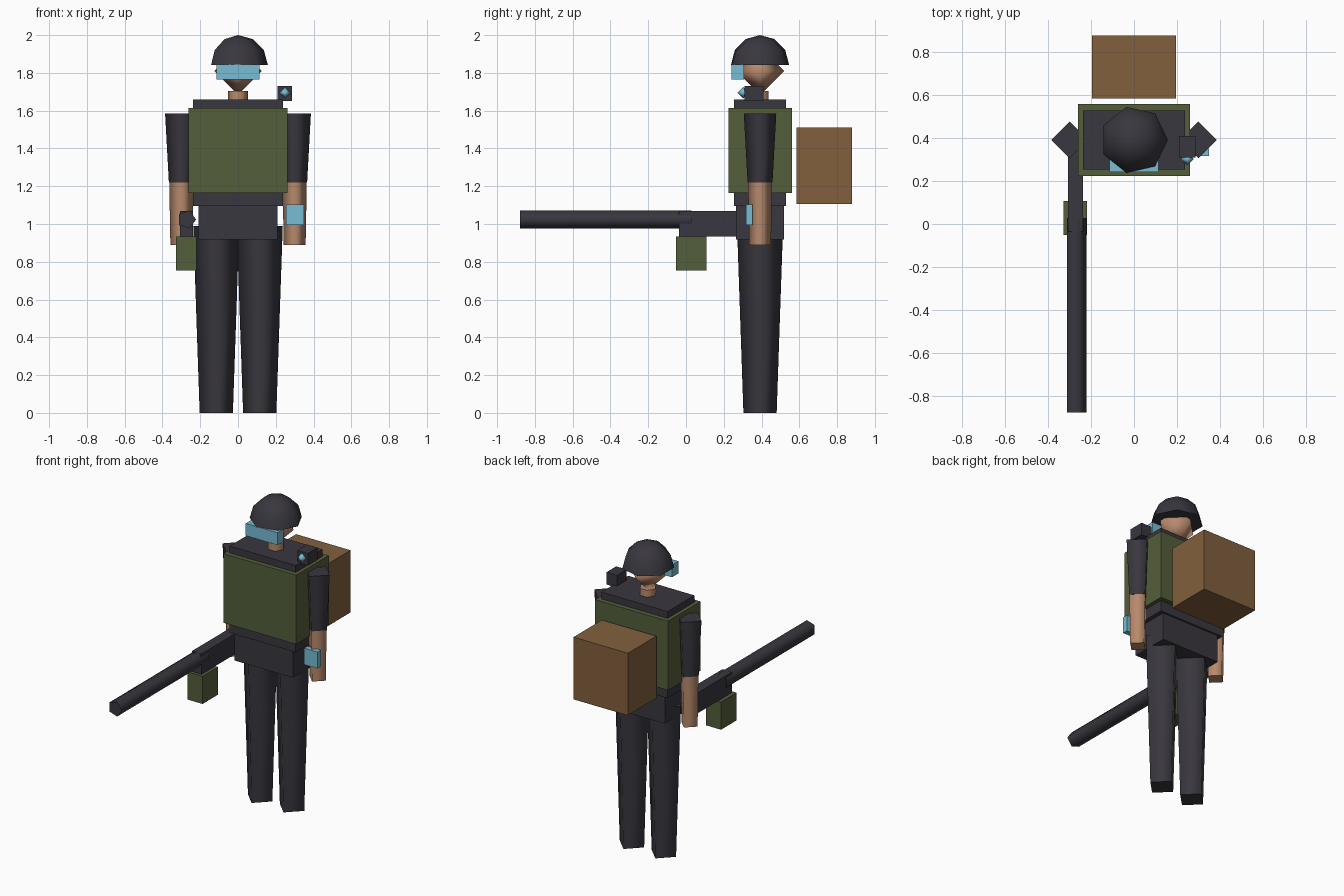
import bpy, bmesh
from math import pi, cos, sin
from mathutils import Matrix

cube = bpy.data.objects.get("Cube")
if cube:
    bpy.data.objects.remove(cube, do_unlink=True)

BODY_Y = 0.392  # depth at which the figure stands


def material(name, rgb):
    linear = [((c / 255 + 0.055) / 1.055) ** 2.4 for c in rgb] + [1.0]
    mat = bpy.data.materials.new(name)
    mat.use_nodes = True
    mat.diffuse_color = linear
    mat.node_tree.nodes["Principled BSDF"].inputs["Base Color"].default_value = linear
    return mat


dark = material("charcoal cloth", (57, 55, 62))
olive = material("olive armour", (84, 94, 58))
brown = material("brown leather", (130, 96, 61))
skin = material("skin", (184, 138, 108))
blue = material("blue glass", (120, 188, 211))


def finish(name, bm, mat, smooth=lambda face: False):
    bmesh.ops.recalc_face_normals(bm, faces=bm.faces[:])
    for face in bm.faces:
        face.smooth = smooth(face)
    mesh = bpy.data.meshes.new(name)
    bm.to_mesh(mesh)
    bm.free()
    mesh.materials.append(mat)
    obj = bpy.data.objects.new(name, mesh)
    bpy.context.collection.objects.link(obj)
    return obj


def box(name, mat, x, y, z):
    """Box from three (low, high) ranges."""
    bm = bmesh.new()
    bmesh.ops.create_cube(bm, size=1)
    for v in bm.verts:
        v.co = [lo + (c + 0.5) * (hi - lo) for c, (lo, hi) in zip(v.co, (x, y, z))]
    return finish(name, bm, mat)


def lathe(name, mat, centre, profile, sides, turn=None):
    """Faceted solid of (radius, height) rings, smooth sides and flat caps."""
    bm = bmesh.new()
    rings = []
    for r, h in profile:
        if r == 0:
            rings.append([bm.verts.new((0, 0, h))] * sides)
        else:
            rings.append([bm.verts.new((r * cos(2 * pi * i / sides),
                                        r * sin(2 * pi * i / sides), h))
                          for i in range(sides)])
    caps = [bm.faces.new(ring) for ring, (r, h) in
            ((rings[0], profile[0]), (rings[-1], profile[-1])) if r > 0]
    for a, b in zip(rings, rings[1:]):
        for i in range(sides):
            j = (i + 1) % sides
            bm.faces.new(list(dict.fromkeys((a[i], a[j], b[j], b[i]))))
    if turn:
        bm.transform(turn)
    bm.transform(Matrix.Translation(centre))
    return finish(name, bm, mat, lambda face: face not in caps)


def around(half):
    return (BODY_Y - half, BODY_Y + half)


# Limbs: square-section tapered tubes
for side, sx in (("left", 1), ("right", -1)):
    lathe(side + "_leg", dark, (sx * 0.115, BODY_Y, 0), [(0.088, 0), (0.122, 0.99)], 4)
    arm = (sx * 0.3, BODY_Y, 0)
    lathe(side + "_upper_arm", dark, arm, [(0.066, 1.22), (0.086, 1.585)], 4)
    lathe(side + "_forearm", skin, arm, [(0.058, 0.89), (0.064, 1.22)], 4)

# Trunk
box("pelvis", dark, (-0.21, 0.21), around(0.126), (0.917, 1.095))
box("torso", dark, (-0.238, 0.238), around(0.138), (1.095, 1.66))
box("vest", olive, (-0.262, 0.262), around(0.168), (1.165, 1.615))
box("backpack", brown, (-0.196, 0.196), (0.585, 0.878), (1.105, 1.51))

# Head, helmet and visor
lathe("neck", skin, (0, BODY_Y, 0), [(0.052, 1.62), (0.052, 1.705)], 6)
lathe("head", skin, (0, BODY_Y, 1.81), [(0, -0.127), (0.127, 0), (0, 0.127)], 4)
dome = [(0.158 * cos(i * pi / 6), 0.158 * sin(i * pi / 6)) for i in range(3)]
lathe("helmet", dark, (0, BODY_Y, 1.842), dome + [(0, 0.158)], 7)
box("visor", blue, (-0.114, 0.114), (0.242, 0.308), (1.765, 1.845))

# Shoulder camera and wrist screen
box("shoulder_camera", dark, (0.21, 0.286), (0.31, 0.41), (1.65, 1.73))
lathe("camera_lens", blue, (0.249, 0.303, 1.695), [(0, -0.03), (0.03, 0), (0, 0.03)], 4)
box("wrist_screen", blue, (0.254, 0.35), (0.318, 0.353), (0.995, 1.102))

# Long gun held at the right side
box("gun_receiver", dark, (-0.307, -0.237), (-0.036, 0.36), (0.935, 1.068))
box("gun_magazine", olive, (-0.328, -0.219), (-0.052, 0.108), (0.753, 0.933))
lathe("gun_barrel", dark, (-0.272, 0, 1.024), [(0.05, -0.028), (0.05, 0.878)], 5,
      Matrix.Rotation(pi / 2, 4, "X"))
